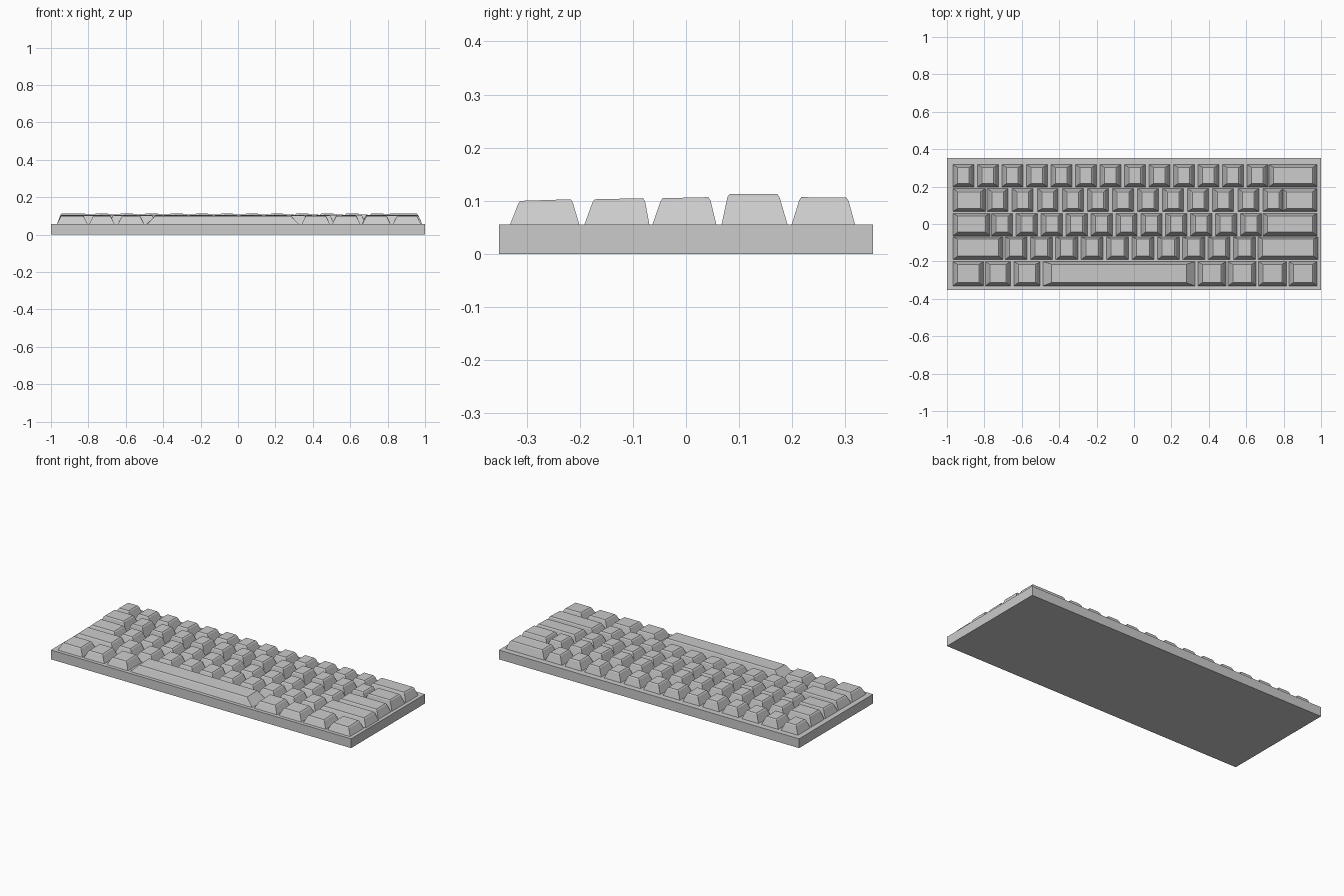
import bpy, bmesh

if "Cube" in bpy.data.objects:
    bpy.data.objects.remove(bpy.data.objects["Cube"])

PLATE_Z = 0.056


def loft(name, rings):
    """Solid from stacked rectangles (x0, x1, y0, y1, z_front, z_back)."""
    bm = bmesh.new()
    loops = []
    for x0, x1, y0, y1, zf, zb in rings:
        loops.append([bm.verts.new(c) for c in
                      ((x0, y0, zf), (x1, y0, zf), (x1, y1, zb), (x0, y1, zb))])
    bm.faces.new(loops[0][::-1])
    for a, b in zip(loops, loops[1:]):
        for i in range(4):
            j = (i + 1) % 4
            bm.faces.new((a[i], a[j], b[j], b[i]))
    bm.faces.new(loops[-1])
    mesh = bpy.data.meshes.new(name)
    bm.to_mesh(mesh)
    bm.free()
    obj = bpy.data.objects.new(name, mesh)
    bpy.context.collection.objects.link(obj)
    return obj


def keycap(name, x0, x1, row, inset=0.021):
    y0, y1, t0, t1, zf, zb = row
    e = 0.004   # small softened rim around the top
    loft(name, [
        (x0, x1, y0, y1, PLATE_Z, PLATE_Z),
        (x0 + inset - 0.002, x1 - inset + 0.002, t0, t1, zf - 0.006, zb - 0.006),
        (x0 + inset + e, x1 - inset - e, t0 + e, t1 - e, zf, zb)])


def evenly(start, pitch, count, width):
    return [(start + i * pitch, start + i * pitch + width) for i in range(count)]


# Case
loft("case", [(-1, 1, -0.352, 0.352, 0, 0), (-1, 1, -0.352, 0.352, PLATE_Z, PLATE_Z)])

# Row profiles: base front/back, top front/back, top height front/back
number_row = (0.199, 0.318, 0.213, 0.306, 0.107, 0.106)
upper_row = (0.067, 0.191, 0.078, 0.176, 0.113, 0.113)
home_row = (-0.063, 0.057, -0.048, 0.046, 0.105, 0.107)
lower_row = (-0.191, -0.069, -0.176, -0.077, 0.103, 0.105)
bottom_row = (-0.331, -0.201, -0.316, -0.213, 0.100, 0.103)

# Letter and number keys with the wide keys at the row ends
layout = {
    "number": (number_row, evenly(-0.968, 0.131, 13, 0.112) + [(0.722, 0.979)]),
    "upper": (upper_row, [(-0.968, -0.795)] + evenly(-0.785, 0.134, 12, 0.112) + [(0.79, 0.979)]),
    "home": (home_row, [(-0.968, -0.77)] + evenly(-0.763, 0.1332, 11, 0.114) + [(0.69, 0.979)]),
    "lower": (lower_row, [(-0.968, -0.70)] + evenly(-0.69, 0.1358, 10, 0.118) + [(0.662, 0.985)]),
    "bottom": (bottom_row, [(-0.968, -0.805), (-0.795, -0.66), (-0.642, -0.502)]
               + evenly(0.341, 0.1625, 4, 0.15)),
}
for row_name, (profile, spans) in layout.items():
    for n, (x0, x1) in enumerate(spans, 1):
        keycap(f"{row_name}_key_{n}", x0, x1, profile)

# Space bar
keycap("space_bar", -0.487, 0.326, bottom_row, 0.042)
